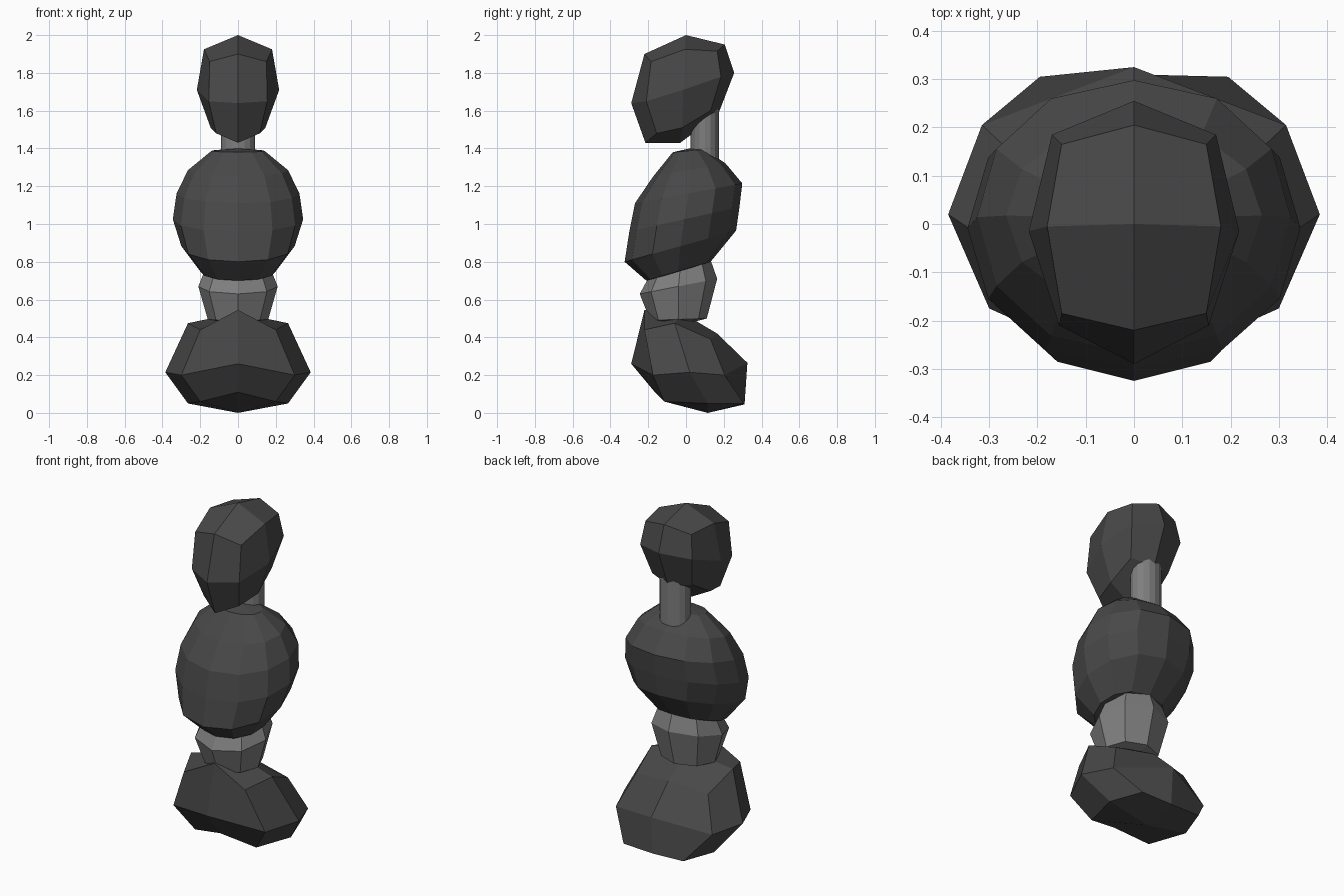
import bpy, bmesh
from math import sin, cos, pi

if "Cube" in bpy.data.objects:
    bpy.data.objects.remove(bpy.data.objects["Cube"])


def material(name, v):
    m = bpy.data.materials.new(name)
    m.diffuse_color = (v, v, v, 1)
    m.use_nodes = True
    m.node_tree.nodes["Principled BSDF"].inputs["Base Color"].default_value = m.diffuse_color
    return m


DARK = material("dark_shell", 0.065)
LIGHT = material("grey_joint", 0.21)


def shell(name, rows, top, bottom, mat):
    """Loft half rings (front centre -> back centre, +x side), mirrored in x,
    closed by quads around a top and a bottom pole."""
    bm = bmesh.new()
    rings = []
    for half in rows:
        full = half + [(-x, y, z) for x, y, z in half[-2:0:-1]]
        rings.append([bm.verts.new(p) for p in full])
    n = len(rings[0])
    for a, b in zip(rings, rings[1:]):
        for i in range(n):
            j = (i + 1) % n
            bm.faces.new((a[i], a[j], b[j], b[i]))
    for ring, p in ((rings[0], top), (rings[-1], bottom)):
        pole = bm.verts.new(p)
        for i in range(0, n, 2):
            bm.faces.new((pole, ring[i], ring[i + 1], ring[(i + 2) % n]))
    bmesh.ops.recalc_face_normals(bm, faces=bm.faces)
    me = bpy.data.meshes.new(name)
    bm.to_mesh(me)
    bm.free()
    me.materials.append(mat)
    ob = bpy.data.objects.new(name, me)
    bpy.context.collection.objects.link(ob)
    return ob


def tilted_ring(front, back, width, steps):
    """Half ellipse between a front and a back (y, z) point."""
    pts = []
    for i in range(steps + 1):
        a = pi * i / steps
        t = (1 - cos(a)) / 2
        x = width * max(0.0, sin(a)) ** 0.92 if 0 < i < steps else 0.0
        pts.append((x, front[0] + t * (back[0] - front[0]),
                    front[1] + t * (back[1] - front[1])))
    return pts


# Head
shell("head", [
    [(0, -.22, 1.90), (.15, -.185, 1.86), (.18, -.005, 1.925), (.15, .165, 1.915), (0, .205, 1.95)],
    [(0, -.29, 1.64), (.155, -.21, 1.65), (.218, -.015, 1.71), (.17, .185, 1.78), (0, .255, 1.80)],
    [(0, -.215, 1.43), (.115, -.155, 1.48), (.145, -.02, 1.51), (.13, .13, 1.60), (0, .17, 1.58)],
], (0, 0, 2.0), (0, -.03, 1.43), DARK)

# Neck
bpy.ops.mesh.primitive_cylinder_add(vertices=16, radius=1, depth=.36, location=(0, .10, 1.51))
neck = bpy.context.object
neck.name = "neck"
neck.scale = (.09, .075, 1)
neck.data.materials.append(LIGHT)

# Chest: tilted rings from the collar down to the ribs
chest_rings = [
    ((-.07, 1.38), (.10, 1.395), .14),
    ((-.175, 1.25), (.21, 1.32), .265),
    ((-.27, 1.11), (.298, 1.215), .325),
    ((-.30, .96), (.283, 1.09), .345),
    ((-.325, .80), (.265, .965), .30),
    ((-.21, .70), (.13, .80), .20),
]
shell("chest", [tilted_ring(f, b, w, 6) for f, b, w in chest_rings],
      (0, .02, 1.40), (0, -.06, .73), DARK)

# Waist
waist_rings = [
    ((-.19, .73), (.13, .81), .17),
    ((-.245, .63), (.165, .71), .21),
    ((-.19, .49), (.11, .50), .16),
]
shell("waist", [tilted_ring(f, b, w, 4) for f, b, w in waist_rings],
      (0, -.03, .84), (0, -.04, .46), LIGHT)

# Pelvis
shell("pelvis", [
    [(0, -.22, .545), (.20, -.22, .44), (.265, -.06, .475), (.235, .13, .39), (0, .165, .42)],
    [(0, -.29, .26), (.30, -.175, .20), (.385, .02, .215), (.315, .205, .20), (0, .325, .265)],
    [(0, -.165, .11), (.20, -.115, .06), (.265, .115, .05), (.195, .305, .05), (0, .31, .045)],
], (0, -.02, .53), (0, .115, .0), DARK)
